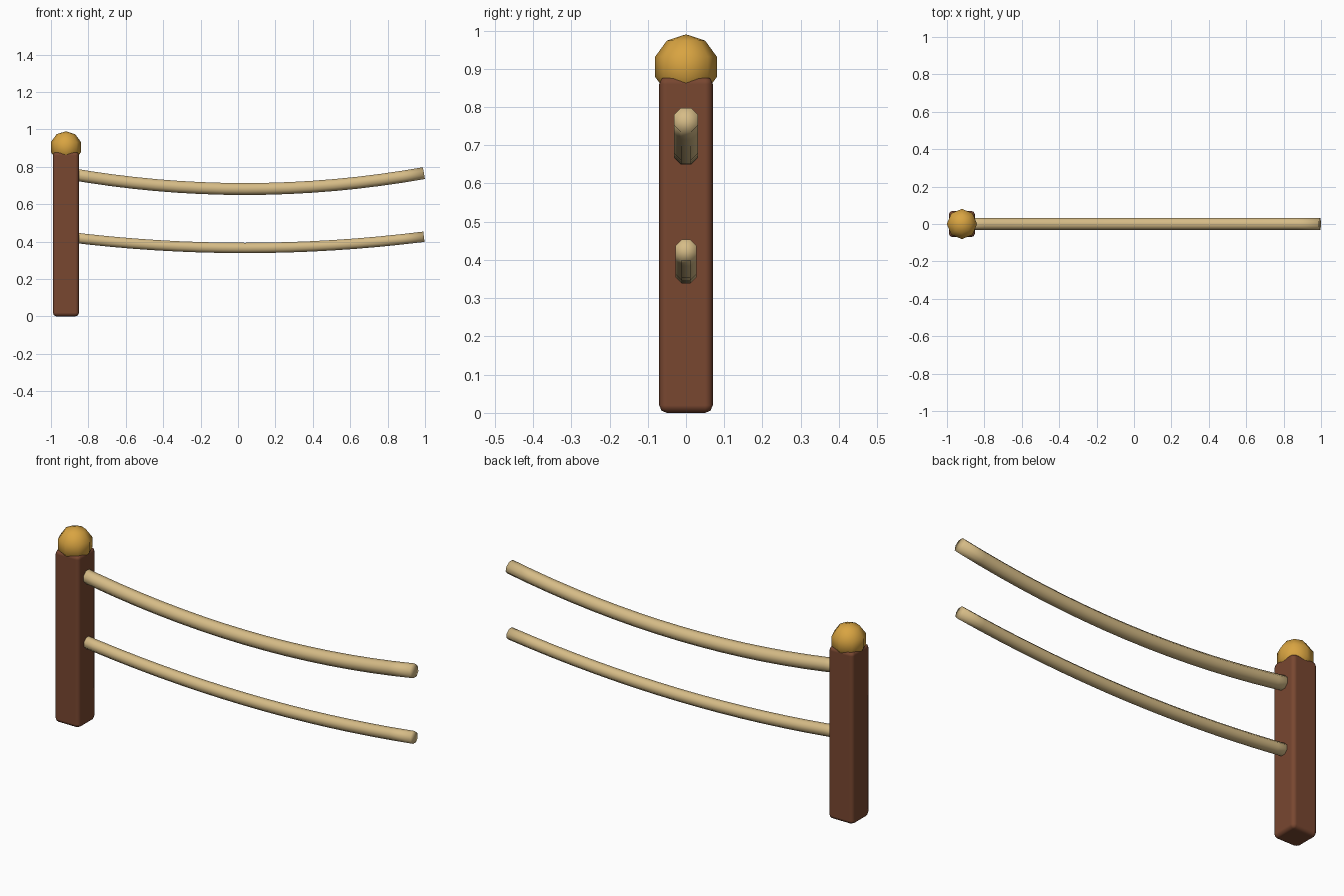
import bpy, bmesh
from math import sin, cos, pi, atan
from mathutils import Vector

cube = bpy.data.objects.get("Cube")
if cube:
    bpy.data.objects.remove(cube, do_unlink=True)

POST_X = -0.92


def material(name, rgb):
    mat = bpy.data.materials.new(name)
    mat.use_nodes = True
    color = (*rgb, 1)
    mat.diffuse_color = color
    bsdf = mat.node_tree.nodes["Principled BSDF"]
    bsdf.inputs["Base Color"].default_value = color
    bsdf.inputs["Roughness"].default_value = 0.8
    return mat


def add_object(name, bm, mat):
    bmesh.ops.recalc_face_normals(bm, faces=bm.faces[:])
    for face in bm.faces:
        face.smooth = True
    mesh = bpy.data.meshes.new(name)
    bm.to_mesh(mesh)
    bm.free()
    mesh.materials.append(mat)
    obj = bpy.data.objects.new(name, mesh)
    bpy.context.collection.objects.link(obj)
    return obj


brown = material("brown wood", (0.19, 0.063, 0.03))
gold = material("gold", (0.69, 0.37, 0.053))
tan = material("tan rope", (0.67, 0.5, 0.24))

# Square post with rounded edges
bm = bmesh.new()
bmesh.ops.create_cube(bm, size=1)
bmesh.ops.scale(bm, vec=(0.14, 0.14, 0.88), verts=bm.verts)
bmesh.ops.translate(bm, vec=(POST_X, 0, 0.44), verts=bm.verts)
post = add_object("post", bm, brown)
bevel = post.modifiers.new("rounded edges", 'BEVEL')
bevel.width = 0.02
bevel.segments = 2
bevel.harden_normals = True

# Low-poly ball on top of the post
bm = bmesh.new()
bmesh.ops.create_uvsphere(bm, u_segments=8, v_segments=5, radius=0.085)
bmesh.ops.translate(bm, vec=(POST_X, 0, 0.905), verts=bm.verts)
add_object("post_ball", bm, gold)


# Sagging eight-sided rope, starting inside the post
def rope(name, low_z, sag, radius, steps=16, sides=8):
    start, end = POST_X, 0.994
    middle, half = (start + end) / 2, (end - start) / 2
    bm = bmesh.new()
    rings, centres = [], []
    for i in range(steps + 1):
        t = 2 * i / steps - 1
        centre = Vector((middle + half * t, 0, low_z + sag * t * t))
        slope = atan(2 * sag * t / half)
        up = Vector((-sin(slope), 0, cos(slope)))
        side = Vector((0, 1, 0))
        angles = [2 * pi * (k + 0.5) / sides for k in range(sides)]
        rings.append([bm.verts.new(centre + radius * (side * cos(a) + up * sin(a)))
                      for a in angles])
        centres.append(centre)
    for a, b in zip(rings, rings[1:]):
        for k in range(sides):
            n = (k + 1) % sides
            bm.faces.new((a[k], a[n], b[n], b[k]))
    # Fan caps on both ends
    for ring, centre in ((rings[0], centres[0]), (rings[-1], centres[-1])):
        hub = bm.verts.new(centre)
        for k in range(sides):
            bm.faces.new((ring[k], ring[(k + 1) % sides], hub))
    return add_object(name, bm, tan)


rope("upper_rope", 0.681, 0.085, 0.0345)
rope("lower_rope", 0.366, 0.06, 0.03)
